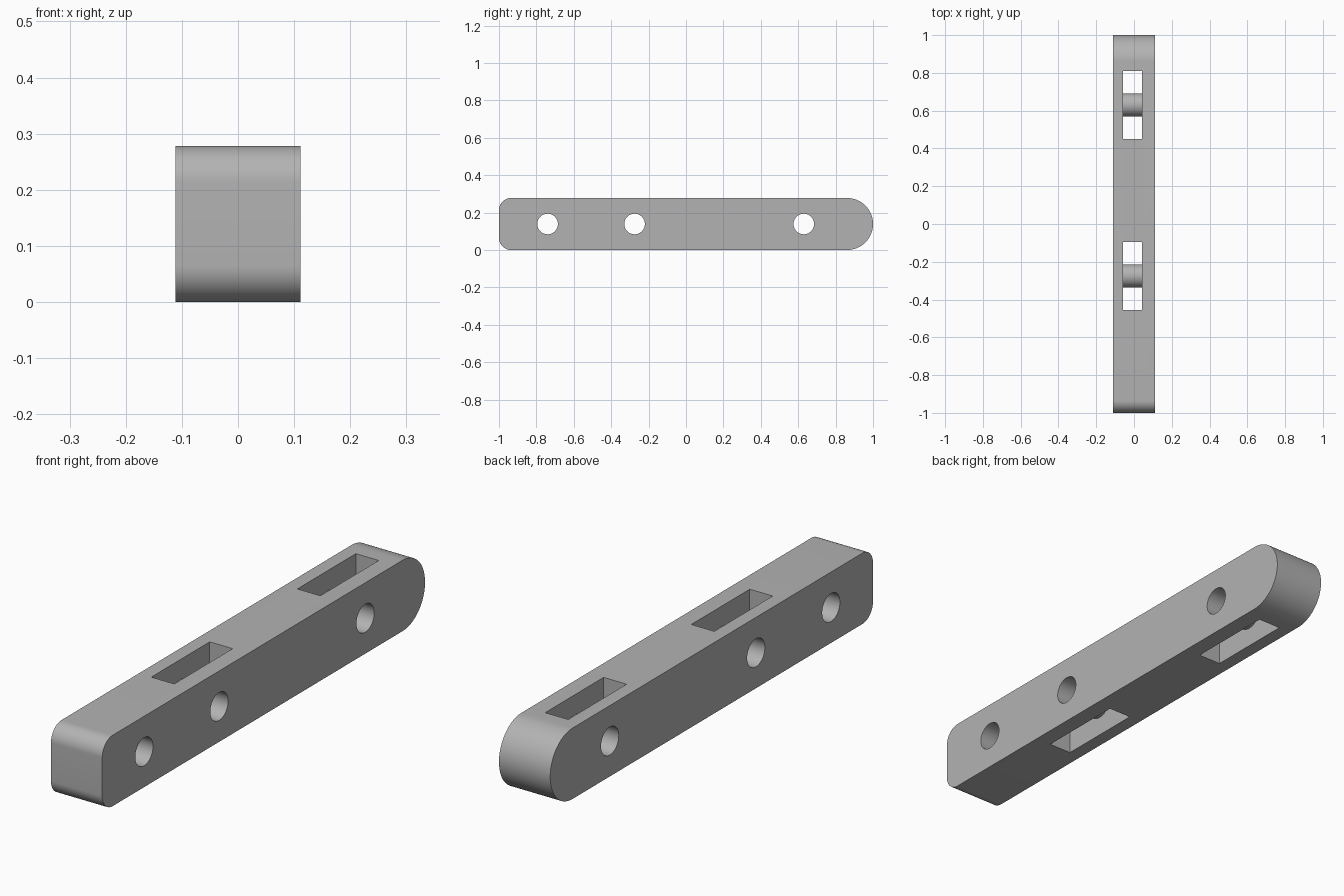
import bpy, bmesh
from math import pi, sin, cos

cube = bpy.data.objects.get("Cube")
if cube:
    bpy.data.objects.remove(cube, do_unlink=True)

HALF_W, HEIGHT = 0.111, 0.278
MID = HEIGHT / 2
FRONT_R = 0.065
HOLES = (-0.74, -0.275, 0.63)
SLOTS = HOLES[1:]
SLOT_X = -0.007
SLOT_W, SLOT_L = 0.1, 0.362

grey = bpy.data.materials.new("plain grey")
grey.use_nodes = True
color = (0.45, 0.45, 0.45, 1)
grey.diffuse_color = color
grey.node_tree.nodes["Principled BSDF"].inputs["Base Color"].default_value = color


def arc(cy, cz, r, start, end, steps):
    angles = [start + (end - start) * i / steps for i in range(steps + 1)]
    return [(cy + r * cos(a), cz + r * sin(a)) for a in angles]


def cylinder(name, x, y, radius, length):
    bpy.ops.mesh.primitive_cylinder_add(vertices=64, radius=radius, depth=length,
                                        location=(x, y, MID), rotation=(0, pi / 2, 0))
    bpy.context.object.name = name
    return bpy.context.object


def combine(target, tool, operation):
    tool.hide_render = True
    mod = target.modifiers.new(operation.lower(), "BOOLEAN")
    mod.operation, mod.object, mod.solver = operation, tool, "EXACT"
    bpy.context.view_layer.objects.active = target
    bpy.ops.object.modifier_apply(modifier=mod.name)
    bpy.data.objects.remove(tool, do_unlink=True)


# Bar: side profile with a round back end and small front corner radii
profile = (arc(1 - MID, MID, MID, -pi / 2, pi / 2, 48)
           + arc(-1 + FRONT_R, HEIGHT - FRONT_R, FRONT_R, pi / 2, pi, 16)
           + arc(-1 + FRONT_R, FRONT_R, FRONT_R, pi, 1.5 * pi, 16))
bm = bmesh.new()
side = bm.faces.new([bm.verts.new((-HALF_W, y, z)) for y, z in profile])
ext = bmesh.ops.extrude_face_region(bm, geom=[side])
verts = [v for v in ext["geom"] if isinstance(v, bmesh.types.BMVert)]
bmesh.ops.translate(bm, verts=verts, vec=(2 * HALF_W, 0, 0))
bmesh.ops.recalc_face_normals(bm, faces=bm.faces)
mesh = bpy.data.meshes.new("slotted_bar")
bm.to_mesh(mesh)
bm.free()
bar = bpy.data.objects.new("slotted_bar", mesh)
bpy.context.collection.objects.link(bar)
mesh.materials.append(grey)

# Vertical slots, each crossed by a thin sleeve
for y in SLOTS:
    bpy.ops.mesh.primitive_cube_add(size=1, location=(SLOT_X, y, MID))
    cutter = bpy.context.object
    cutter.name = "slot_cutter"
    cutter.scale = (SLOT_W, SLOT_L, HEIGHT * 2)
    bpy.context.view_layer.update()
    combine(bar, cutter, "DIFFERENCE")
    combine(bar, cylinder("sleeve", SLOT_X, y, 0.061, SLOT_W + 0.02), "UNION")

# Cross holes through the bar and the sleeves
for y in HOLES:
    combine(bar, cylinder("hole_cutter", 0, y, 0.055, 0.5), "DIFFERENCE")

# One material throughout, smooth curves with crisp edges
mesh = bar.data
mesh.materials.clear()
mesh.materials.append(grey)
for poly in mesh.polygons:
    poly.material_index = 0
bpy.ops.object.select_all(action="DESELECT")
bar.select_set(True)
bpy.context.view_layer.objects.active = bar
bpy.ops.object.shade_smooth_by_angle(angle=pi / 6)
